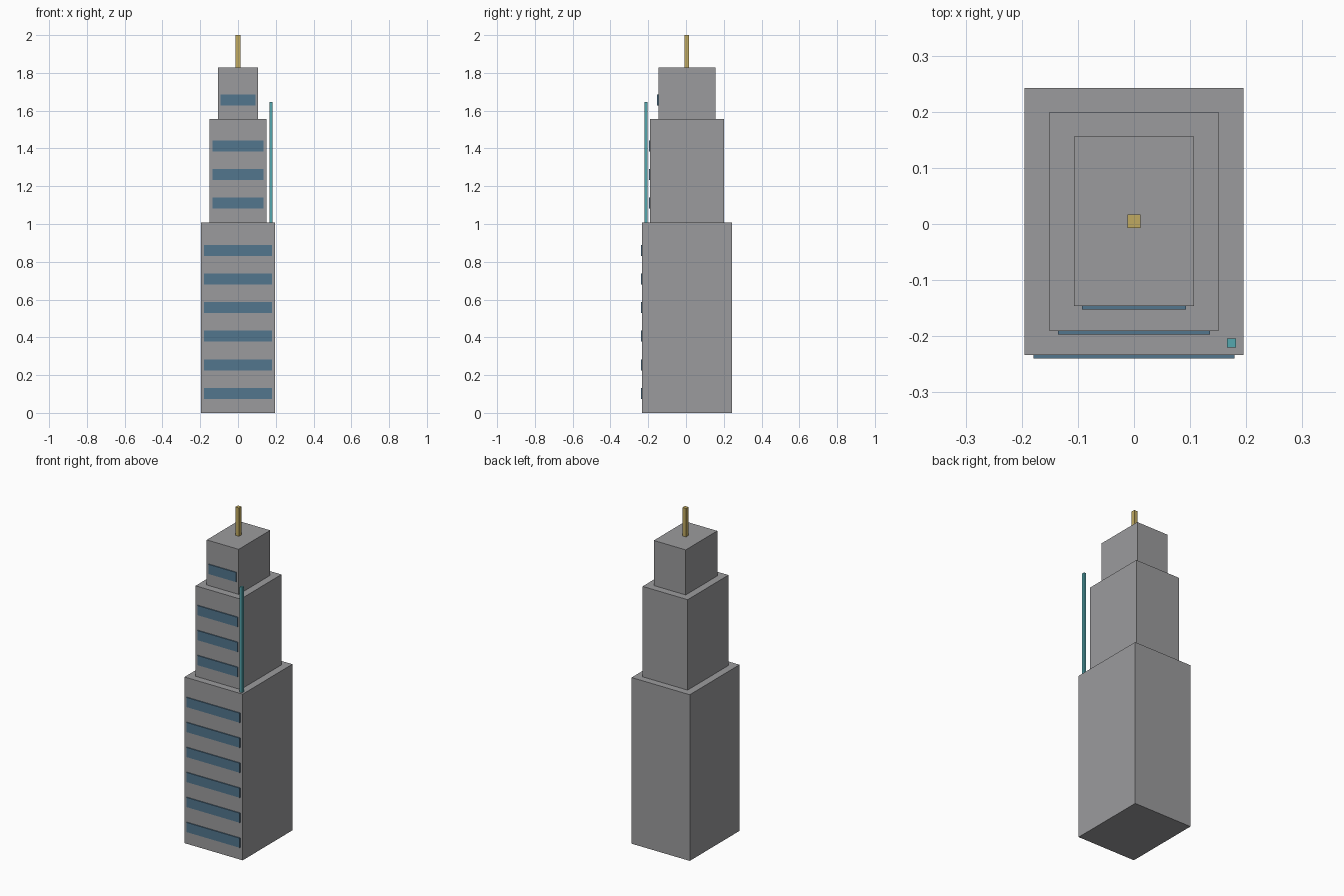
import bpy

if "Cube" in bpy.data.objects:
    bpy.data.objects.remove(bpy.data.objects["Cube"])

def material(name, rgb):
    m = bpy.data.materials.new(name)
    m.diffuse_color = (*rgb, 1)
    m.use_nodes = True
    m.node_tree.nodes["Principled BSDF"].inputs["Base Color"].default_value = m.diffuse_color
    return m

CONCRETE = material("grey concrete", (0.33, 0.33, 0.34))
GLASS = material("blue glass", (0.085, 0.18, 0.27))
GOLD = material("gold", (0.53, 0.40, 0.12))
TEAL = material("teal", (0.09, 0.39, 0.43))

def box(name, x, y, z, mat):
    """Axis-aligned box from (min, max) ranges."""
    bpy.ops.mesh.primitive_cube_add(size=1, location=[sum(r) / 2 for r in (x, y, z)])
    o = bpy.context.object
    o.name = name
    o.scale = [r[1] - r[0] for r in (x, y, z)]
    bpy.ops.object.transform_apply(location=False, rotation=False, scale=True)
    o.data.materials.append(mat)

CY = 0.0045      # tower centre line
STEP = 0.1515    # floor spacing

# stepped tiers: half width, half depth, bottom, top, window half width, first window, count
tiers = [
    ("lower", 0.195, 0.238, 0.0, 1.007, 0.179, 0.103, 6),
    ("middle", 0.151, 0.1955, 1.007, 1.555, 0.135, 1.110, 3),
    ("upper", 0.107, 0.151, 1.555, 1.828, 0.0925, 1.657, 1),
]
for name, hw, hd, z0, z1, ww, first, count in tiers:
    box(name + "_tier", (-hw, hw), (CY - hd, CY + hd), (z0, z1), CONCRETE)
    # window bands on the front face
    front = CY - hd
    for i in range(count):
        zc = first + i * STEP
        box(f"{name}_window_band_{i + 1}", (-ww, ww), (front - 0.006, front + 0.002),
            (zc - 0.029, zc + 0.029), GLASS)

# roof spire
box("spire", (-0.012, 0.012), (CY - 0.012, CY + 0.012), (1.828, 2.0), GOLD)

# thin corner mast on the lower ledge
box("corner_mast", (0.166, 0.182), (-0.2205, -0.2045), (1.007, 1.645), TEAL)
